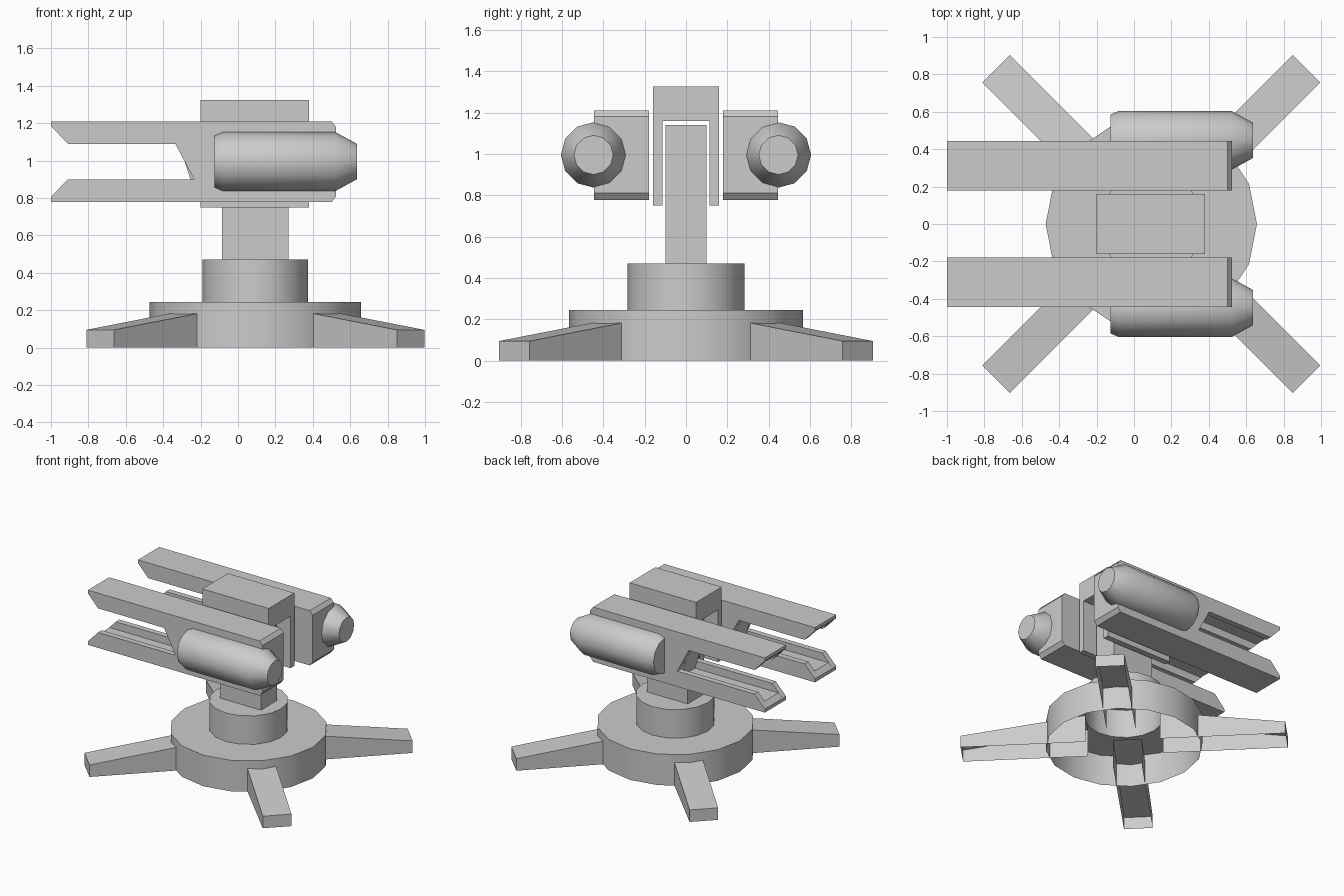
import bpy, bmesh, math
from mathutils import Matrix, Vector

if "Cube" in bpy.data.objects:
    bpy.data.objects.remove(bpy.data.objects["Cube"])

CX = 0.0925  # turret axis


def finish(name, bm, smooth=False):
    bmesh.ops.recalc_face_normals(bm, faces=bm.faces)
    me = bpy.data.meshes.new(name)
    bm.to_mesh(me)
    bm.free()
    ob = bpy.data.objects.new(name, me)
    bpy.context.collection.objects.link(ob)
    if smooth:
        bpy.ops.object.select_all(action='DESELECT')
        ob.select_set(True)
        bpy.context.view_layer.objects.active = ob
        bpy.ops.object.shade_smooth_by_angle(angle=math.radians(32))
    return ob


def lathe(name, rings, sides, matrix, cap_start, cap_end):
    """Shell through (radius, height) rings about local z."""
    bm = bmesh.new()
    loops = []
    for r, h in rings:
        loops.append([bm.verts.new(matrix @ Vector((
            r * math.cos(2 * math.pi * i / sides),
            r * math.sin(2 * math.pi * i / sides), h))) for i in range(sides)])
    for a, b in zip(loops, loops[1:]):
        for i in range(sides):
            j = (i + 1) % sides
            bm.faces.new((a[i], a[j], b[j], b[i]))
    if cap_start:
        bm.faces.new(loops[0])
    if cap_end:
        bm.faces.new(loops[-1])
    return finish(name, bm, True)


def extrude(bm, points, axis, lo, hi):
    """Prism from a 2D profile: axis 'y' uses xz points, axis 'x' uses yz points."""
    def place(p, t):
        return (p[0], t, p[1]) if axis == 'y' else (t, p[0], p[1])
    a = [bm.verts.new(place(p, lo)) for p in points]
    b = [bm.verts.new(place(p, hi)) for p in points]
    n = len(points)
    for i in range(n):
        j = (i + 1) % n
        bm.faces.new((a[i], a[j], b[j], b[i]))
    bm.faces.new(a)
    bm.faces.new(b)


# Stepped round base, open underneath
lathe("base", [(0.565, 0), (0.565, 0.245), (0.283, 0.245), (0.283, 0.47)], 16,
      Matrix.Translation((CX, 0, 0)), False, True)

# Four sloping legs, open underneath and at the inner end
for k in range(4):
    bm = bmesh.new()
    m = Matrix.Translation((CX, 0, 0)) @ Matrix.Rotation(math.radians(45 + 90 * k), 4, 'Z')
    w = 0.104
    ring = [[bm.verts.new(m @ Vector(p)) for p in
             ((r, -w, 0), (r, -w, h), (r, w, h), (r, w, 0))]
            for r, h in ((0.27, 0.22), (1.174, 0.095))]
    for i in range(3):
        bm.faces.new((ring[0][i], ring[0][i + 1], ring[1][i + 1], ring[1][i]))
    bm.faces.new(ring[1])
    bmesh.ops.recalc_face_normals(bm, faces=bm.faces)
    finish(f"leg_{k + 1}", bm)

# Upright post
bm = bmesh.new()
extrude(bm, [(-0.1, 0.47), (0.1, 0.47), (0.1, 1.14), (-0.1, 1.14)], 'x', -0.085, 0.27)
finish("post", bm)

# Yoke straddling the post
bm = bmesh.new()
extrude(bm, [(-0.16, 0.75), (-0.16, 1.325), (0.16, 1.325), (0.16, 0.75),
             (0.113, 0.75), (0.113, 1.16), (-0.113, 1.16), (-0.113, 0.75)], 'x', -0.2, 0.38)
finish("yoke", bm)


def fork(depth):
    """Forked side profile; depth sinks the inner faces of the prongs."""
    up, low = 1.09 + depth, 0.9 - depth
    tip = max(0.09 - depth * 0.9, 0.0)
    return [(-1, 0.778), (0.5, 0.778), (0.525, 0.81), (0.525, 1.18), (0.5, 1.21),
            (-1, 1.21), (-1, 1.185), (-1 + tip, up), (-0.335, up),
            (-0.235, low), (-1 + tip, low), (-1, 0.805)]


for side, label in ((-1, "front"), (1, "back")):
    # Forked launcher rails: two outer walls around a grooved core
    bm = bmesh.new()
    for lo, hi, d in ((0.18, 0.225, 0), (0.225, 0.4, 0.06), (0.4, 0.445, 0)):
        extrude(bm, fork(d), 'y', *sorted((side * lo, side * hi)))
    finish(f"{label}_rail", bm)

    # Motor pod with tapered nose
    m = Matrix.Translation((0, side * 0.447, 0.995)) @ Matrix.Rotation(math.pi / 2, 4, 'Y')
    lathe(f"{label}_pod", [(0.138, -0.125), (0.158, -0.08), (0.158, 0.52), (0.095, 0.635)],
          12, m, True, True)
